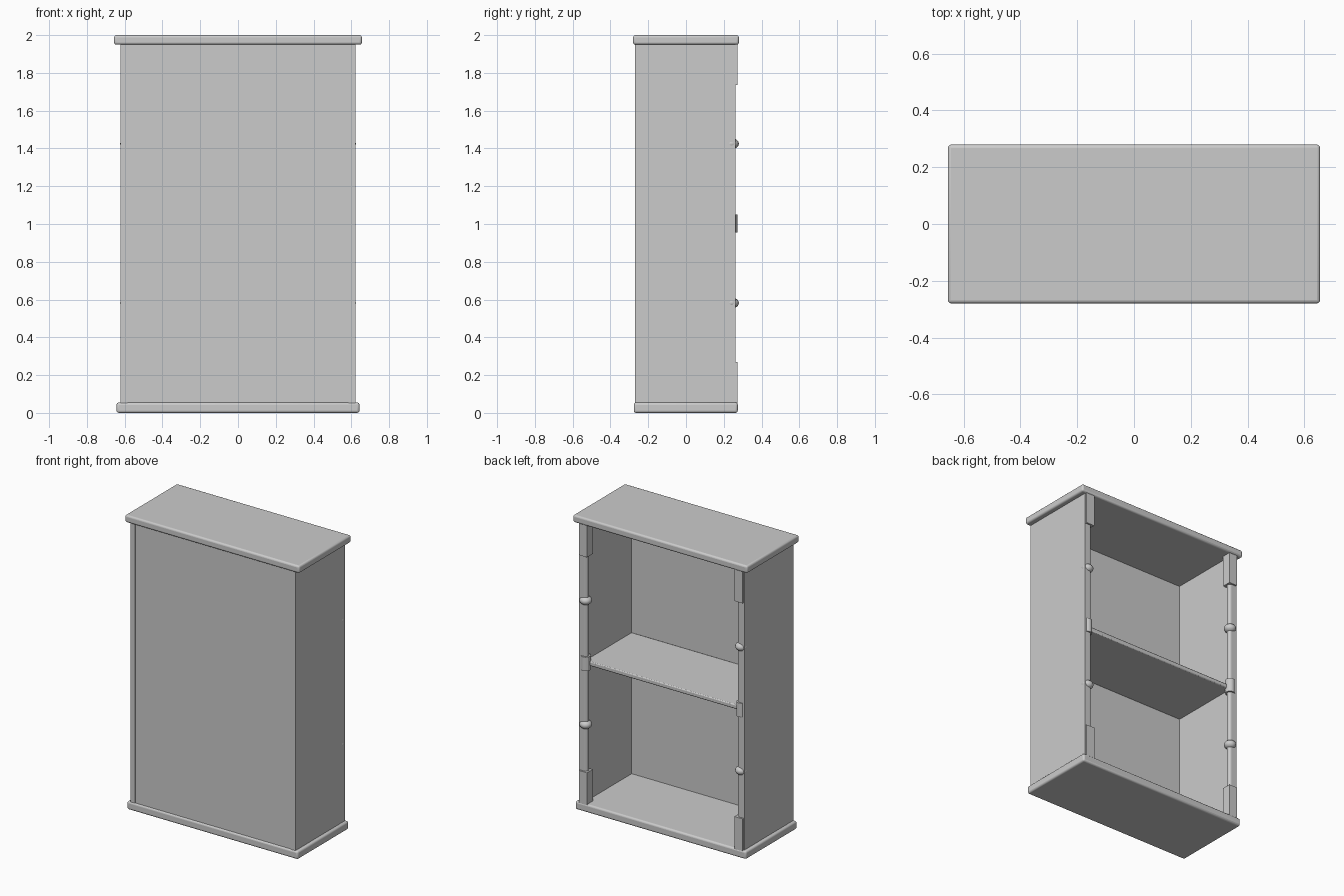
import bpy

if "Cube" in bpy.data.objects:
    bpy.data.objects.remove(bpy.data.objects["Cube"])

def finish(ob, name):
    ob.name = name
    ob.data.name = name
    return ob

def box(name, x, y, z, bevel=0.0, segments=2):
    """Box from (min, max) ranges, with optional rounded edges."""
    bpy.ops.mesh.primitive_cube_add(
        size=1, location=[(r[0] + r[1]) / 2 for r in (x, y, z)])
    ob = finish(bpy.context.object, name)
    ob.scale = [r[1] - r[0] for r in (x, y, z)]
    bpy.ops.object.transform_apply(location=False, rotation=False, scale=True)
    if bevel:
        m = ob.modifiers.new("rounded_edges", 'BEVEL')
        m.width = bevel
        m.segments = segments
        bpy.ops.object.shade_smooth_by_angle()
    return ob

def rod(name, x, y, z, radius, sides=12):
    bpy.ops.mesh.primitive_cylinder_add(
        vertices=sides, radius=radius, depth=z[1] - z[0],
        location=(x, y, (z[0] + z[1]) / 2))
    ob = finish(bpy.context.object, name)
    bpy.ops.object.shade_smooth_by_angle()
    return ob

# Top and base slabs
box("top_slab", (-0.656, 0.656), (-0.28, 0.28), (1.95, 2.0), 0.012, 3)
box("base_slab", (-0.643, 0.643), (-0.276, 0.274), (0.0, 0.055), 0.012, 3)

# Closed panel and middle shelf
box("closed_panel", (-0.588, 0.588), (-0.266, -0.254), (0.05, 1.955))
box("shelf", (-0.59, 0.59), (-0.256, 0.242), (0.985, 1.015), 0.006)

POST_X, POST_Y = 0.585, 0.241
for label, s in (("left", -1), ("right", 1)):
    # Side panel
    box(f"{label}_side", sorted((s * 0.586, s * 0.621)),
        (-0.269, 0.261), (0.05, 1.955))

    # Turned post with square ends, centre collar and beads
    px = s * POST_X
    rod(f"{label}_post", px, POST_Y, (0.2, 1.8), 0.02)
    rod(f"{label}_post_collar", px, POST_Y, (0.955, 1.05), 0.031)
    for end, z in (("lower", (0.05, 0.27)), ("upper", (1.735, 1.955))):
        box(f"{label}_{end}_post_block", (px - 0.031, px + 0.031),
            (POST_Y - 0.031, POST_Y + 0.031), z)
    for end, z in (("lower", 0.582), ("upper", 1.425)):
        bpy.ops.mesh.primitive_uv_sphere_add(
            segments=16, ring_count=10, radius=0.039, location=(px, POST_Y, z))
        bead = finish(bpy.context.object, f"{label}_{end}_post_bead")
        bead.scale.z = 0.75
        bpy.ops.object.transform_apply(location=False, rotation=False, scale=True)
        bpy.ops.object.shade_smooth_by_angle()
